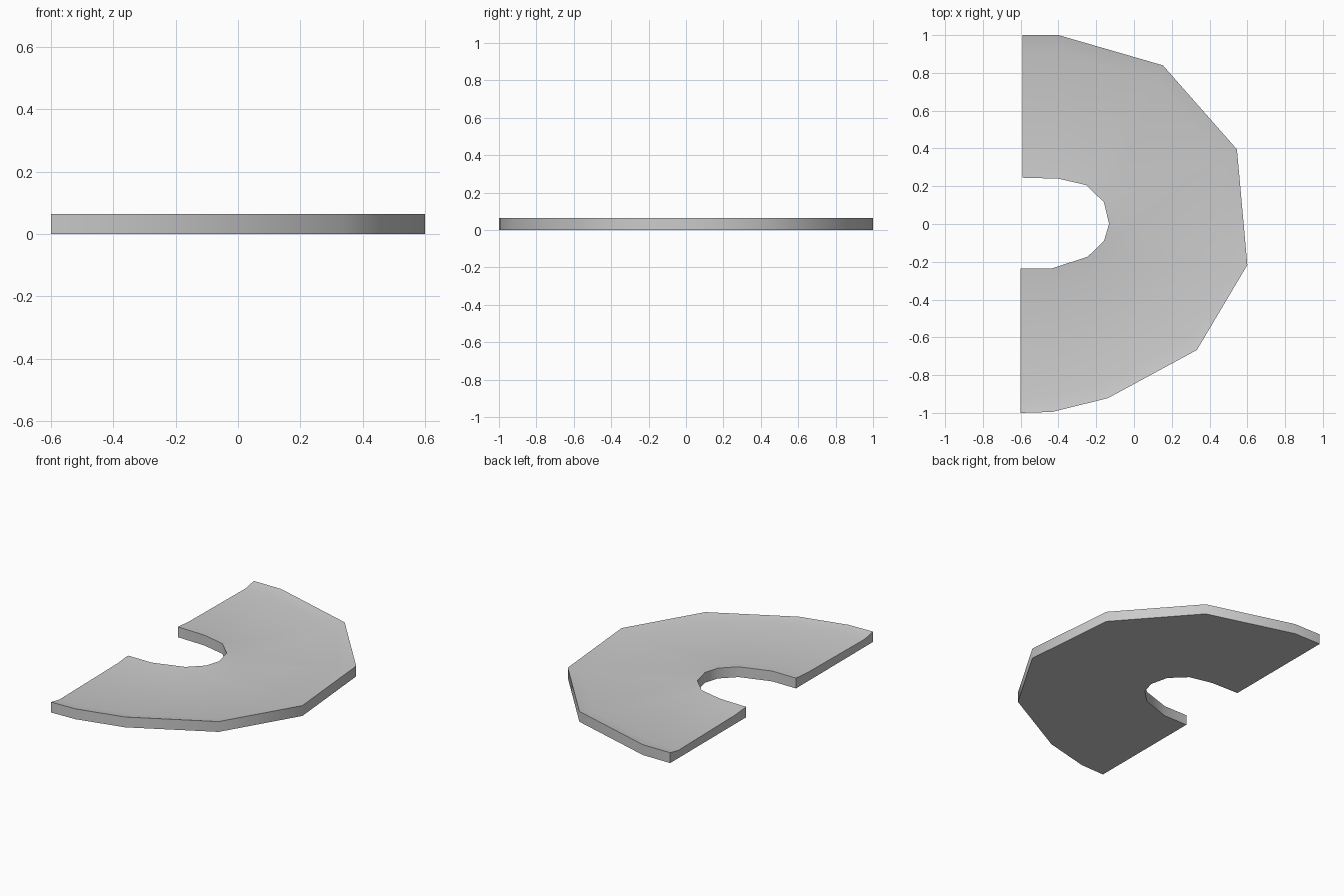
import bpy, bmesh
from mathutils import Vector

if "Cube" in bpy.data.objects:
    bpy.data.objects.remove(bpy.data.objects["Cube"])

HEIGHT = 0.065

# Matching stations along the outer and inner edge of the half ring
OUTER = [(-0.59, 1.0), (-0.40, 1.0), (0.153, 0.84), (0.545, 0.395), (0.60, -0.217),
         (0.333, -0.667), (-0.138, -0.922), (-0.434, -0.995), (-0.60, -1.0)]
INNER = [(-0.59, 0.245), (-0.40, 0.24), (-0.253, 0.206), (-0.159, 0.115), (-0.132, 0.0),
         (-0.159, -0.09), (-0.245, -0.173), (-0.434, -0.235), (-0.60, -0.235)]

# Cross-section: fraction from outer to inner edge, height (slightly dished top)
SECTION = [(0, 0), (0, HEIGHT), (0.11, HEIGHT - 0.016),
           (0.86, HEIGHT - 0.009), (1, HEIGHT), (1, 0)]


def loft(name, outer, inner, section):
    bm = bmesh.new()
    rings = []
    for o, i in zip(outer, inner):
        o, i = Vector(o), Vector(i)
        rings.append([bm.verts.new((*o.lerp(i, t), z)) for t, z in section])
    n = len(section)
    for a, b in zip(rings, rings[1:]):
        for k in range(n):
            m = (k + 1) % n
            bm.faces.new((a[k], a[m], b[m], b[k]))
    # Flat cut ends
    bm.faces.new(rings[0])
    bm.faces.new(rings[-1][::-1])
    bmesh.ops.recalc_face_normals(bm, faces=bm.faces)
    mesh = bpy.data.meshes.new(name)
    bm.to_mesh(mesh)
    bm.free()
    obj = bpy.data.objects.new(name, mesh)
    bpy.context.collection.objects.link(obj)
    return obj


# Half-ring slab
slab = loft("half_ring_slab", OUTER, INNER, SECTION)
bpy.context.view_layer.objects.active = slab
slab.select_set(True)
bpy.ops.object.shade_smooth_by_angle(angle=0.87)
